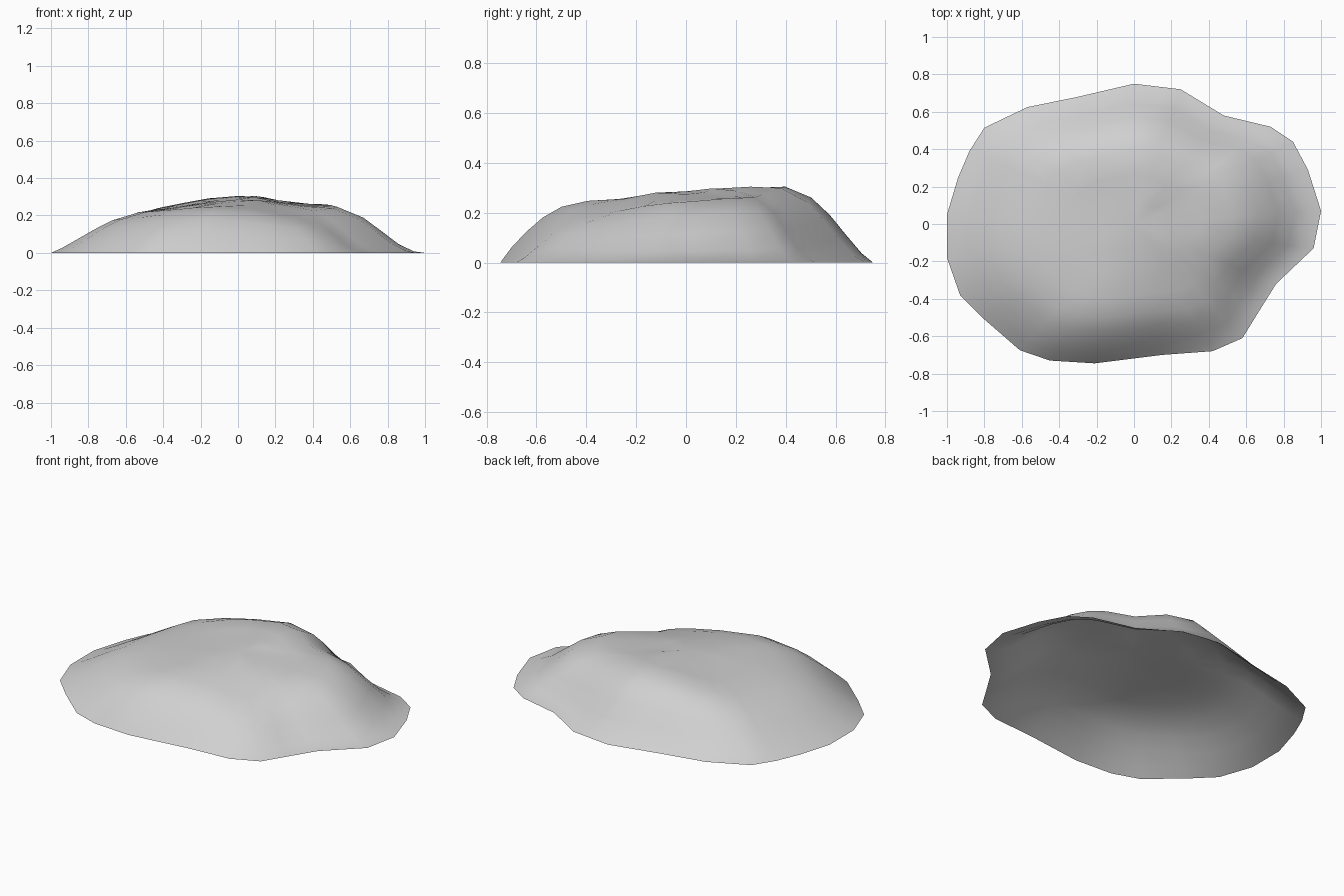
import bpy
import bmesh

default = bpy.data.objects.get("Cube")
if default:
    bpy.data.objects.remove(default, do_unlink=True)

# Ground outline of the boulder, counterclockwise from above
OUTLINE = [(1, .07), (.93, .29), (.85, .44), (.73, .52), (.48, .58), (.25, .72),
           (0, .75), (-.3, .68), (-.57, .625), (-.8, .515), (-.88, .39),
           (-.94, .25), (-1, .05), (-1, -.18), (-.93, -.38), (-.8, -.51),
           (-.61, -.675), (-.45, -.73), (-.21, -.745), (.15, -.7), (.42, -.68),
           (.58, -.61), (.66, -.48), (.76, -.32), (.96, -.13)]

# Broad relief of the top: a long ridge, a shallow valley and a lower shoulder
XS = [-.8, -.45, -.15, .08, .3, .6]
YS = [-.6, -.35, -.1, .2, .45]
RELIEF = [[.19, .23, .25, .23, .20, .18],
          [.19, .22, .25, .235, .19, .17],
          [.19, .225, .27, .285, .25, .23],
          [.18, .23, .28, .305, .26, .26],
          [.20, .25, .30, .31, .27, .25]]

# Side profile: (fraction of the way to the outline, fraction of full height)
PROFILE = [(1, 0), (.94, .12), (.86, .35), (.77, .62), (.67, .85),
           (.53, 1), (.36, 1), (.18, 1)]


def locate(value, stops):
    """Cell index and position within the cell, clamped at both ends."""
    value = max(stops[0], min(stops[-1], value))
    for i in range(len(stops) - 1):
        if value <= stops[i + 1]:
            return i, (value - stops[i]) / (stops[i + 1] - stops[i])


def relief(x, y):
    i, u = locate(x, XS)
    j, v = locate(y, YS)
    near = RELIEF[j][i] * (1 - u) + RELIEF[j][i + 1] * u
    far = RELIEF[j + 1][i] * (1 - u) + RELIEF[j + 1][i + 1] * u
    return near * (1 - v) + far * v


# Boulder shell, open underneath: flared on its left, steeper at the front
bm = bmesh.new()
rings = []
for spread, rise in PROFILE:
    ring = []
    for px, py in OUTLINE:
        x, y = px * spread, py * spread
        flare = 1 + .6 * max(px, 0) + .45 * min(py, 0)
        ring.append(bm.verts.new((x, y, relief(x, y) * rise ** flare)))
    rings.append(ring)
peak = bm.verts.new((0, 0, relief(0, 0)))

count = len(OUTLINE)
for k in range(count):
    n = (k + 1) % count
    for outer, inner in zip(rings, rings[1:]):
        bm.faces.new((outer[k], outer[n], inner[n], inner[k]))
    bm.faces.new((rings[-1][k], rings[-1][n], peak))
for face in bm.faces:
    face.smooth = True

mesh = bpy.data.meshes.new("boulder")
bm.to_mesh(mesh)
bm.free()
boulder = bpy.data.objects.new("boulder", mesh)
bpy.context.collection.objects.link(boulder)

# Plain stone colour
stone = bpy.data.materials.new("stone_grey")
stone.use_nodes = True
colour = (.63, .63, .63, 1)
stone.diffuse_color = colour
stone.node_tree.nodes["Principled BSDF"].inputs["Base Color"].default_value = colour
mesh.materials.append(stone)
